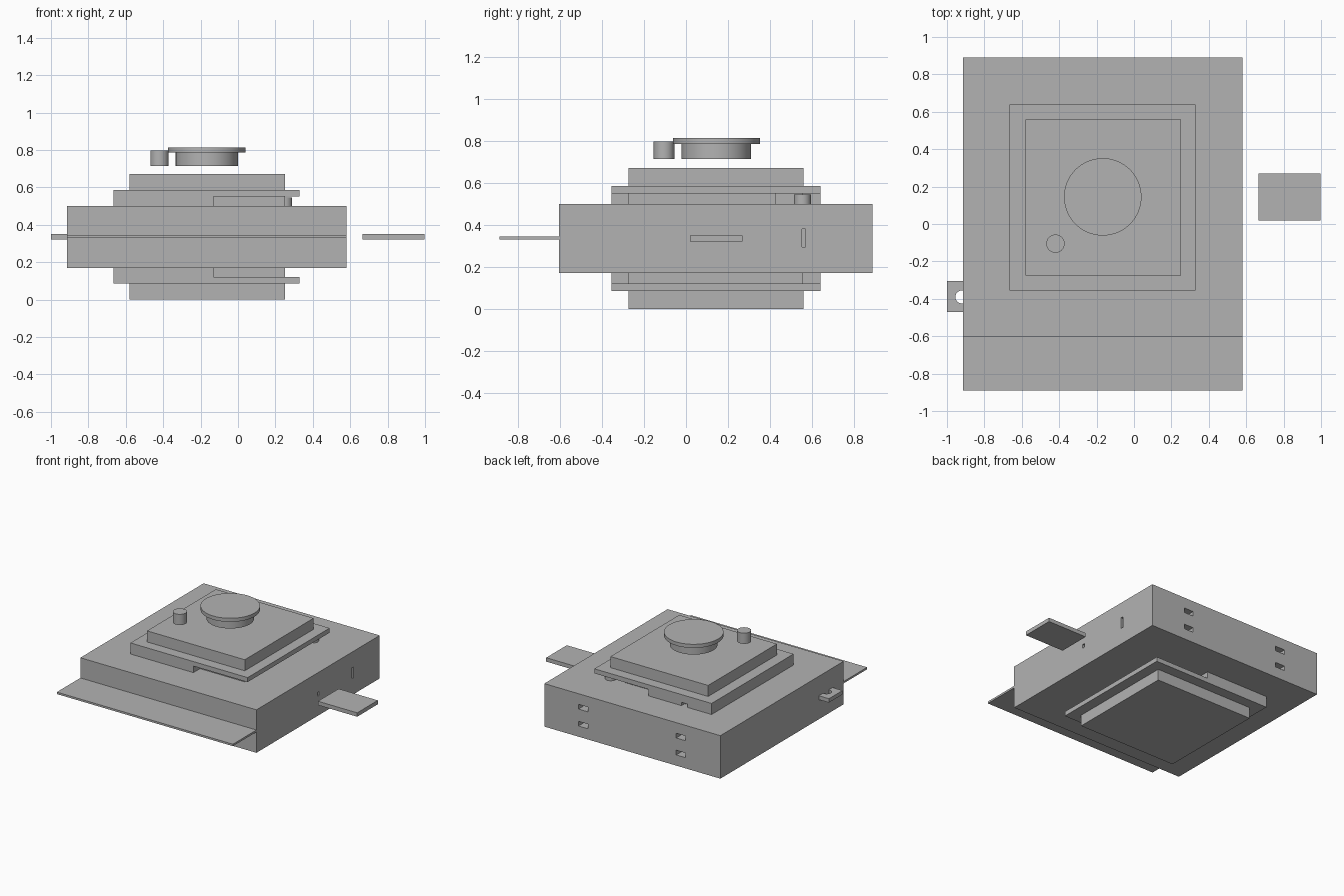
import bpy, bmesh, math
from mathutils import Matrix, Vector

if "Cube" in bpy.data.objects:
    bpy.data.objects.remove(bpy.data.objects["Cube"])

grey = bpy.data.materials.new("mid grey")
grey.diffuse_color = (0.45, 0.45, 0.45, 1)
grey.use_nodes = True
grey.node_tree.nodes["Principled BSDF"].inputs["Base Color"].default_value = grey.diffuse_color


def finish(name, bm):
    mesh = bpy.data.meshes.new(name)
    bm.to_mesh(mesh)
    bm.free()
    mesh.materials.append(grey)
    ob = bpy.data.objects.new(name, mesh)
    bpy.context.collection.objects.link(ob)
    return ob


def box(name, x, y, z):
    bm = bmesh.new()
    size = Vector((x[1] - x[0], y[1] - y[0], z[1] - z[0]))
    mid = Vector((sum(x), sum(y), sum(z))) / 2
    bmesh.ops.create_cube(bm, size=1, matrix=Matrix.Translation(mid) @ Matrix.Diagonal((*size, 1)))
    return finish(name, bm)


def cylinder(name, x, y, r, z, sides=64):
    bm = bmesh.new()
    bmesh.ops.create_cone(bm, cap_ends=True, segments=sides, radius1=r, radius2=r,
                          depth=z[1] - z[0], matrix=Matrix.Translation((x, y, sum(z) / 2)))
    ob = finish(name, bm)
    bpy.context.view_layer.objects.active = ob
    ob.select_set(True)
    bpy.ops.object.shade_smooth_by_angle(angle=math.radians(35))
    ob.select_set(False)
    return ob


def cut(target, cutter):
    mod = target.modifiers.new("cut", 'BOOLEAN')
    mod.operation = 'DIFFERENCE'
    mod.solver = 'EXACT'
    mod.object = cutter
    bpy.context.view_layer.objects.active = target
    bpy.ops.object.modifier_apply(modifier=mod.name)
    bpy.data.objects.remove(cutter)


MID = 0.335  # height of the horizontal symmetry plane


def level(side, a, b):
    """Height range mirrored about the middle of the body."""
    return tuple(sorted((MID + side * (a - MID), MID + side * (b - MID))))


# Main housing with its rear slots and right-hand openings
body = box("housing", (-0.915, 0.58), (-0.605, 0.89), (0.17, 0.50))
for cx in (-0.58, 0.25):
    for cz in (0.27, 0.40):
        cut(body, box("slot_cutter", (cx - 0.04, cx + 0.04), (0.81, 0.95), (cz - 0.018, cz + 0.018)))
cut(body, box("slit_cutter", (0.50, 0.65), (0.552, 0.57), (0.295, 0.38)))
cut(body, box("peg_hole_cutter", (0.50, 0.65), (0.135, 0.155), (0.32, 0.35)))

# Stepped covers above and below
for side, label in ((1, "top"), (-1, "bottom")):
    box(label + "_wall", (-0.665, -0.13), (-0.355, 0.64), level(side, 0.50, 0.55))
    spacer = box(label + "_spacer", (-0.13, 0.25), (-0.275, 0.555), level(side, 0.50, 0.55))
    box(label + "_lip", (-0.665, 0.33), (-0.355, 0.64), level(side, 0.55, 0.585))
    box(label + "_cap", (-0.58, 0.25), (-0.275, 0.56), level(side, 0.585, 0.67))
    if side > 0:
        # Corner recess holding the roller
        cut(spacer, box("recess_cutter", (0.13, 0.40), (0.43, 0.70), (0.45, 0.60)))
cylinder("corner_roller", 0.25, 0.555, 0.04, (0.50, 0.545), 32)
# Small notch at the foot of the rear wall
cut(bpy.data.objects["top_wall"],
    box("notch_cutter", (-0.46, -0.41), (0.60, 0.70), (0.48, 0.525)))

# Thin front sheet
box("front_sheet", (-0.915, 0.58), (-0.89, -0.605), (0.33, 0.345))

# Left tab with its round hole
tab = box("left_tab", (-1.0, -0.915), (-0.47, -0.305), (0.32, 0.35))
cut(tab, cylinder("tab_hole_cutter", -0.92, -0.39, 0.035, (0.25, 0.45), 32))

# Loose slab on the right
box("right_slab", (0.665, 0.998), (0.02, 0.27), (0.32, 0.35))

# Dial and button floating above the cover
cylinder("dial_base", -0.167, 0.145, 0.166, (0.715, 0.785))
cylinder("dial_rim", -0.167, 0.145, 0.207, (0.785, 0.813))
cylinder("button", -0.42, -0.105, 0.049, (0.715, 0.797), 32)
